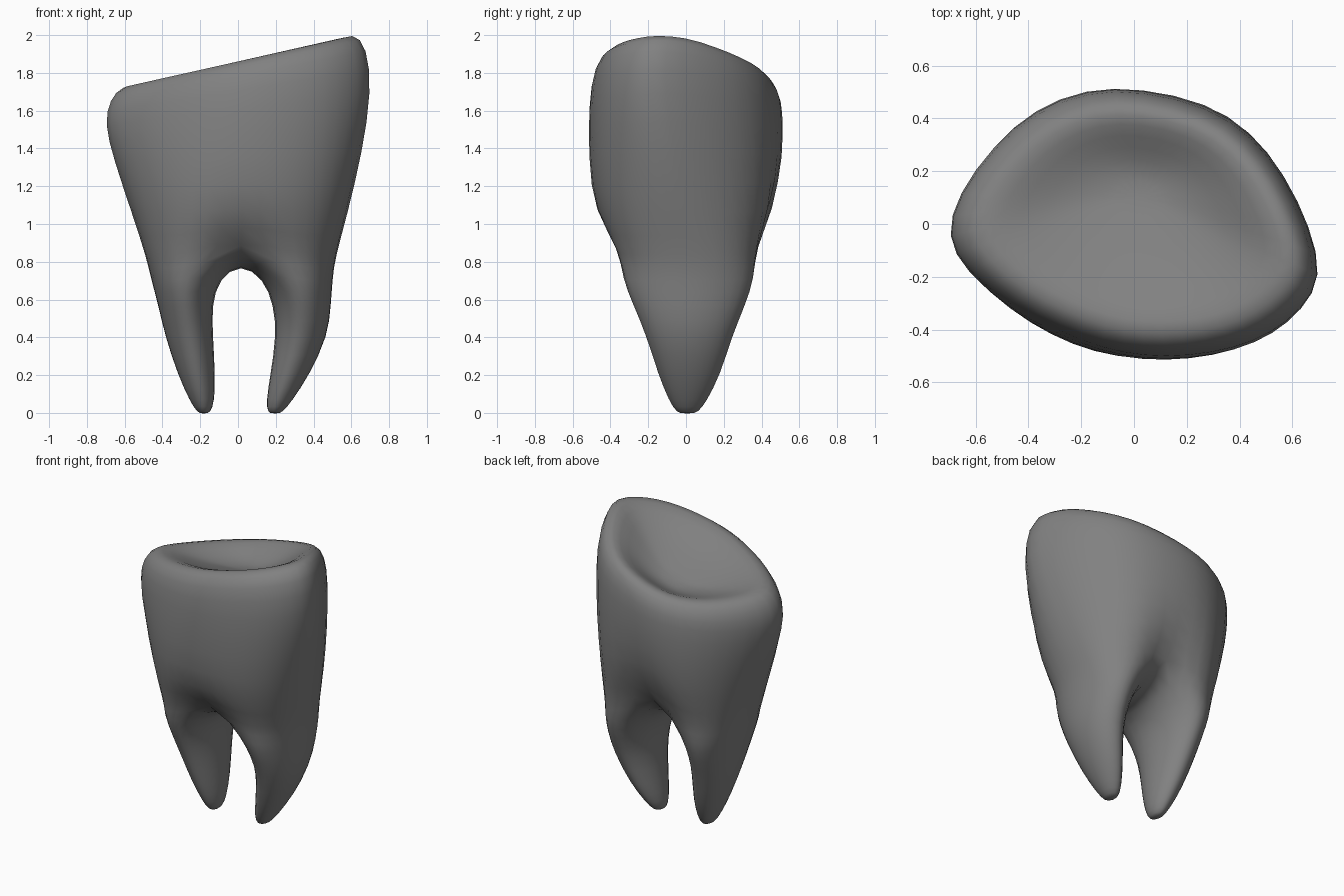
import bpy, bmesh, math

cube = bpy.data.objects.get("Cube")
if cube:
    bpy.data.objects.remove(cube)

N = 20
# Crown outline, counter-clockwise from the left tip
OUTLINE = [(.71, -.21), (.66, -.02), (.57, .17), (.45, .33), (.28, .45),
           (.03, .51), (-.17, .51), (-.37, .43), (-.53, .29), (-.66, .11),
           (-.71, -.05), (-.63, -.18), (-.46, -.32), (-.29, -.41), (-.12, -.48),
           (.04, -.51), (.2, -.51), (.38, -.48), (.52, -.42), (.63, -.33)]

bm = bmesh.new()


def boxy(v):
    return math.copysign(abs(v) ** .75, v)


def crown_ring(z, slope, x0, x1, y0, y1, square=0.0, fall=0.0):
    """Tilted ring, blended from the crown outline to a rounded box; its back falls away."""
    ring = []
    for i, (ox, oy) in enumerate(OUTLINE):
        a = math.tau * i / N
        u = ox / .71 * (1 - square) + boxy(math.cos(a)) * square
        v = oy / .51 * (1 - square) + boxy(math.sin(a)) * square
        x = (x0 + x1) / 2 + u * (x1 - x0) / 2
        y = (y0 + y1) / 2 + v * (y1 - y0) / 2
        ring.append(bm.verts.new((x, y, z + slope * x - fall * max(y, 0))))
    return ring


def root_ring(z, outer, inner, y0, y1):
    """Ellipse with closer points on its outer side; outer may be left or right."""
    angles = [math.radians(-110 + 22 * j) for j in range(11)]
    angles += [math.radians(145 + 35 * j) for j in range(3)]
    cx, cy = (outer + inner) / 2, (y0 + y1) / 2
    return [bm.verts.new((cx + math.cos(a) * (outer - inner) / 2,
                          cy + math.sin(a) * (y1 - y0) / 2, z)) for a in angles]


def bridge(a, b):
    n = len(a)
    for i in range(n):
        bm.faces.new((a[i], a[(i + 1) % n], b[(i + 1) % n], b[i]))


def cap(ring, co):
    tip = bm.verts.new(co)
    for i in range(len(ring)):
        bm.faces.new((ring[i], ring[(i + 1) % len(ring)], tip))


# Chewing surface, rim and crown wall, from the pit outward and down
rings = [crown_ring(1.71, .21, -.14, .17, .0, .2, fall=.2),
         crown_ring(1.765, .215, -.35, .36, -.18, .29, fall=.2),
         crown_ring(1.85, .225, -.52, .52, -.325, .385, fall=.22),
         crown_ring(1.878, .228, -.635, .63, -.42, .45, fall=.24),
         crown_ring(1.80, .205, -.70, .705, -.49, .495, fall=.2),
         crown_ring(1.62, .12, -.73, .73, -.515, .515),
         crown_ring(1.36, .03, -.675, .675, -.52, .52, .25),
         crown_ring(1.05, 0, -.57, .59, -.495, .49, .6),
         crown_ring(.82, 0, -.49, .52, -.39, .41, 1)]
cap(rings[0], (.02, .1, 1.68))
for a, b in zip(rings, rings[1:]):
    bridge(a, b)

# Grooves above the fork, front and back
base, waist = rings[-1], rings[-2]
for i, dy, dz in ((15, .07, .11), (14, .01, .04), (16, .01, .04),
                  (5, -.08, .17), (4, -.01, .06), (6, -.01, .06)):
    base[i].co.y += dy
    base[i].co.z += dz
waist[5].co.y -= .04
waist[5].co.z += .09

# Saddle between the roots, back to front
saddle = [bm.verts.new(c) for c in ((.015, .17, .85), (.015, 0, .77), (.015, -.17, .83))]

# Root cross-sections: height, left outer and inner, right outer and inner, front, back
ROOTS = [(.71, .505, .125, -.465, -.09, -.345, .37),
         (.57, .495, .18, -.425, -.13, -.285, .32),
         (.41, .48, .195, -.39, -.125, -.215, .25),
         (.2, .38, .165, -.32, -.115, -.15, .185),
         (.06, .285, .145, -.255, -.12, -.09, .11),
         (0, .235, .155, -.215, -.145, -.05, .065)]
for side in (0, 1):
    if side == 0:
        loop = [base[(15 + j) % N] for j in range(11)] + saddle
    else:
        loop = [base[15 - j] for j in range(11)] + saddle
    for z, lo, li, ro, ri, y0, y1 in ROOTS:
        outer, inner = ((lo, li), (ro, ri))[side]
        ring = root_ring(z, outer, inner, y0, y1)
        bridge(loop, ring)
        loop = ring
    cap(loop, ((outer + inner) / 2, .005, -.004))

bmesh.ops.recalc_face_normals(bm, faces=bm.faces)
for f in bm.faces:
    f.smooth = True
mesh = bpy.data.meshes.new("tooth")
bm.to_mesh(mesh)
bm.free()
tooth = bpy.data.objects.new("tooth", mesh)
bpy.context.collection.objects.link(tooth)

# Grey enamel
mat = bpy.data.materials.new("grey_enamel")
mat.use_nodes = True
grey = (.22, .22, .22, 1)
mat.diffuse_color = grey
mat.node_tree.nodes["Principled BSDF"].inputs["Base Color"].default_value = grey
mesh.materials.append(mat)

# Soft rounding of the whole surface
sub = tooth.modifiers.new("rounding", 'SUBSURF')
sub.levels = sub.render_levels = 1
